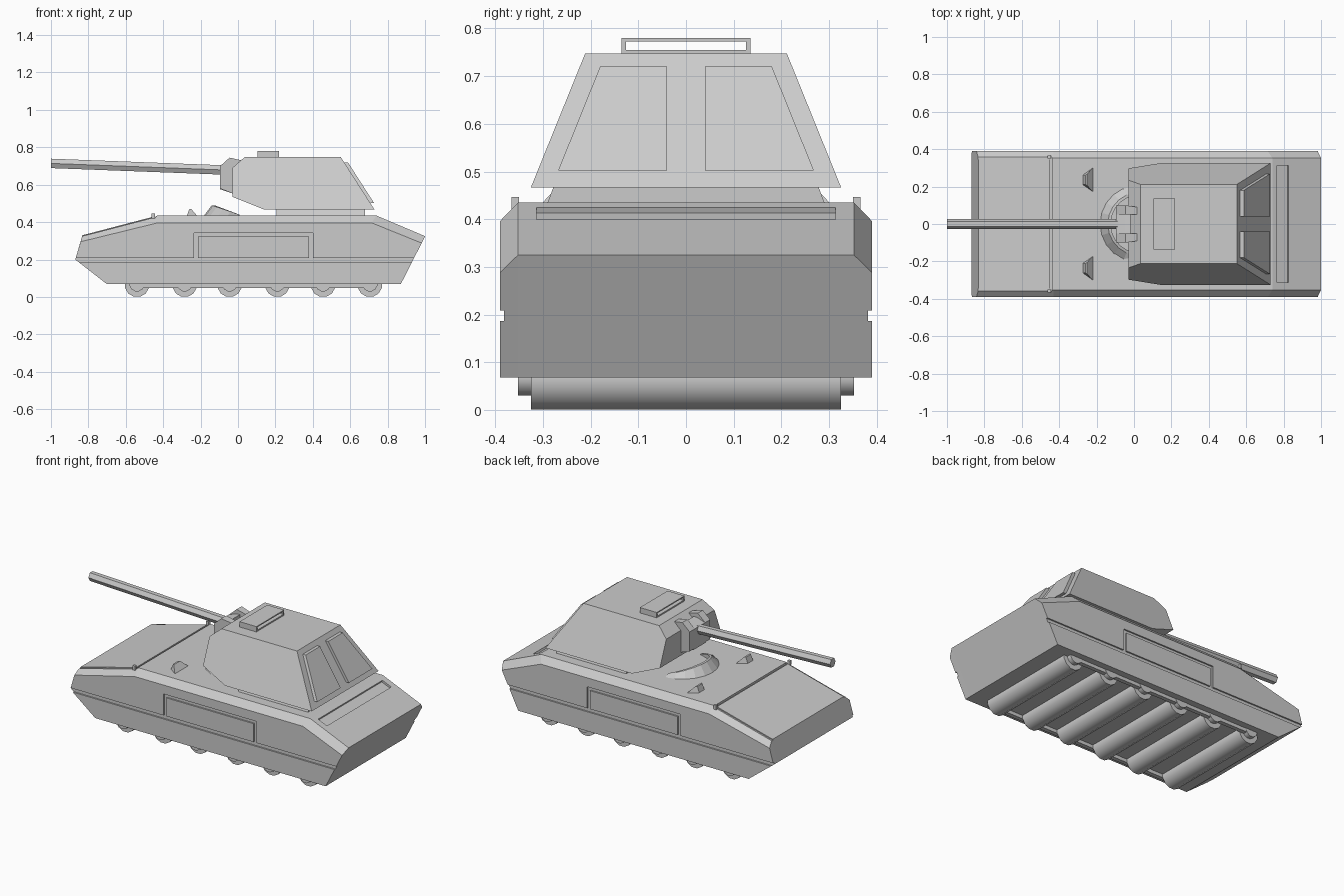
import bpy, bmesh, math
from mathutils import Vector

if "Cube" in bpy.data.objects:
    bpy.data.objects.remove(bpy.data.objects["Cube"])


def loft(name, loops):
    """Closed solid through equal-length point loops, capped at both ends."""
    bm = bmesh.new()
    rings = [[bm.verts.new(p) for p in loop] for loop in loops]
    n = len(rings[0])
    for a, b in zip(rings, rings[1:]):
        for i in range(n):
            j = (i + 1) % n
            bm.faces.new((a[i], a[j], b[j], b[i]))
    bm.faces.new(rings[0])
    bm.faces.new(rings[-1])
    bmesh.ops.recalc_face_normals(bm, faces=bm.faces)
    me = bpy.data.meshes.new(name)
    bm.to_mesh(me)
    bm.free()
    ob = bpy.data.objects.new(name, me)
    bpy.context.collection.objects.link(ob)
    return ob


def extrude(name, profile, y0, y1):
    return loft(name, [[(x, y, z) for x, z in profile] for y in (y0, y1)])


def box(name, x0, x1, y0, y1, z0, z1):
    return extrude(name, [(x0, z0), (x1, z0), (x1, z1), (x0, z1)], y0, y1)


def cut(target, cutter):
    cutter.hide_render = True
    mod = target.modifiers.new("cut", "BOOLEAN")
    mod.operation = "DIFFERENCE"
    mod.solver = "EXACT"
    mod.object = cutter
    bpy.context.view_layer.objects.active = target
    bpy.ops.object.modifier_apply(modifier=mod.name)
    bpy.data.objects.remove(cutter)


def bar(name, a, b, y0, y1, d):
    """Slab of half thickness d that follows the line a-b in the xz plane."""
    u = (Vector(b) - Vector(a)).normalized()
    n = Vector((-u.y, u.x)) * d
    a, b = Vector(a), Vector(b)
    return extrude(name, [a - n, b - n, b + n, a + n], y0, y1)


# Hull: flat core with chamfered upper side edges
low = [(-.87, .2), (-.70, .068), (.87, .068)]
inner = low + [(1.0, .325), (.74, .435), (-.43, .435), (-.832, .33)]
outer = low + [(.982, .288), (.715, .396), (-.43, .396), (-.842, .295)]
hull = loft("hull", [[(x, y, z) for x, z in prof] for y, prof in
                     ((-.39, outer), (-.352, inner), (.352, inner), (.39, outer))])

# Side grooves and panel outlines
for s in (-1, 1):
    y0, y1 = sorted((s * .381, s * .42))
    cut(hull, box("groove", -1, 1.1, y0, y1, .187, .209))
    for x0, x1, z0, z1 in ((-.235, -.215, .20, .34), (.38, .40, .20, .34),
                           (-.235, .40, .322, .341)):
        cut(hull, box("groove", x0, x1, y0, y1, z0, z1))
    # Engine hatch seam along the sloping front deck
    y0, y1 = sorted((s * .345, s * .357))
    cut(hull, bar("seam", (-.85, .325), (-.44, .432), y0, y1, .006))
cut(hull, box("seam", -.452, -.438, -.35, .35, .42, .45))
# Rear deck slot
cut(hull, bar("slot", (.765, .424), (.825, .399), -.313, .313, .012))

# Hatch lugs and lamp wedges
for s in (-1, 1):
    y0, y1 = sorted((s * .35, s * .366))
    box("hatch_lug", -.462, -.445, y0, y1, .42, .447)
    base = [(-.275, .21), (-.275, .262), (-.215, .305), (-.215, .168)]
    top = [(-.26, .212), (-.26, .26), (-.25, .268), (-.25, .205)]
    loft("lamp", [[(x, s * y, .43) for x, y in base],
                  [(x, s * y, .47) for x, y in top]])

# Road rollers with hubs
for x in (-.54, -.285, -.045, .21, .455, .705):
    for name, r, w, z in (("roller", .066, .65, .065), ("hub", .041, .704, .07)):
        bpy.ops.mesh.primitive_cylinder_add(vertices=12, radius=r, depth=w,
                                            location=(x, 0, z),
                                            rotation=(math.pi / 2, 0, 0))
        ob = bpy.context.object
        ob.name = name
        ob.rotation_euler.rotate_axis("Z", math.pi / 12)
        bpy.ops.object.shade_smooth_by_angle(angle=math.radians(40))
# Axle rails
for s in (-1, 1):
    y0, y1 = sorted((s * .325, s * .35))
    box("axle_rail", -.54, .705, y0, y1, .047, .075)

# Splash guard: half ring that falls away towards the turret
sections = []
for i in range(11):
    a = math.radians(98 + 164 * i / 10)
    c, sn = math.cos(a), math.sin(a)
    h = .432 + .058 * max(.04, -c)
    sections.append([(.03 + r * c, r * sn, z) for r, z in
                     ((.215, .43), (.17, h), (.155, h), (.155, .43))])
loft("splash_guard", sections)

# Turret base
loft("turret_base", [[(.205, -w, z), (.205, w, z), (.68, w, z), (.68, -w, z)]
                     for w, z in ((.292, .43), (.275, .475))])

# Turret: side profile with walls leaning inward
turret_prof = [(-.03, .535), (.14, .467), (.73, .467), (.55, .747),
               (.035, .747), (-.03, .69)]
loft("turret", [[(x, s * (.325 - (z - .467) * .405), z) for x, z in turret_prof]
                for s in (-1, 1)])

# Turret rear doors
for s in (-1, 1):
    door = [(.04, .72), (.18, .72), (.268, .502), (.04, .502)]
    loft("rear_door", [[(.73 - (z - .467) * .643 + o, s * y, z) for y, z in door]
                       for o in (-.01, .02)])

# Roof sight: open frame
sight = box("roof_sight", .105, .22, -.135, .135, .745, .78)
cut(sight, box("opening", 0, .3, -.126, .126, .755, .773))

# Gun mantlet: core and flared cheeks
core = [(-.095, .575), (-.02, .55), (-.02, .72), (-.05, .715), (-.095, .70)]
extrude("mantlet", core, -.06, .06)
for s in (-1, 1):
    cheek = [(-.095, .58), (-.02, .55), (.02, .60), (.02, .73), (-.045, .745),
             (-.095, .70)]
    loft("mantlet_cheek", [[(x, s * .05, z) for x, z in cheek],
                           [(x, s * (.1 if x < -.03 else .09), z) for x, z in cheek]])

# Gun barrel: hexagonal
hexa = [(math.cos(math.pi * k / 3) * .027, math.sin(math.pi * k / 3) * .029)
        for k in range(6)]
loft("gun_barrel", [[(x, y, zc + dz) for y, dz in hexa]
                    for x, zc in ((-1.0, .714), (-.08, .679))])
